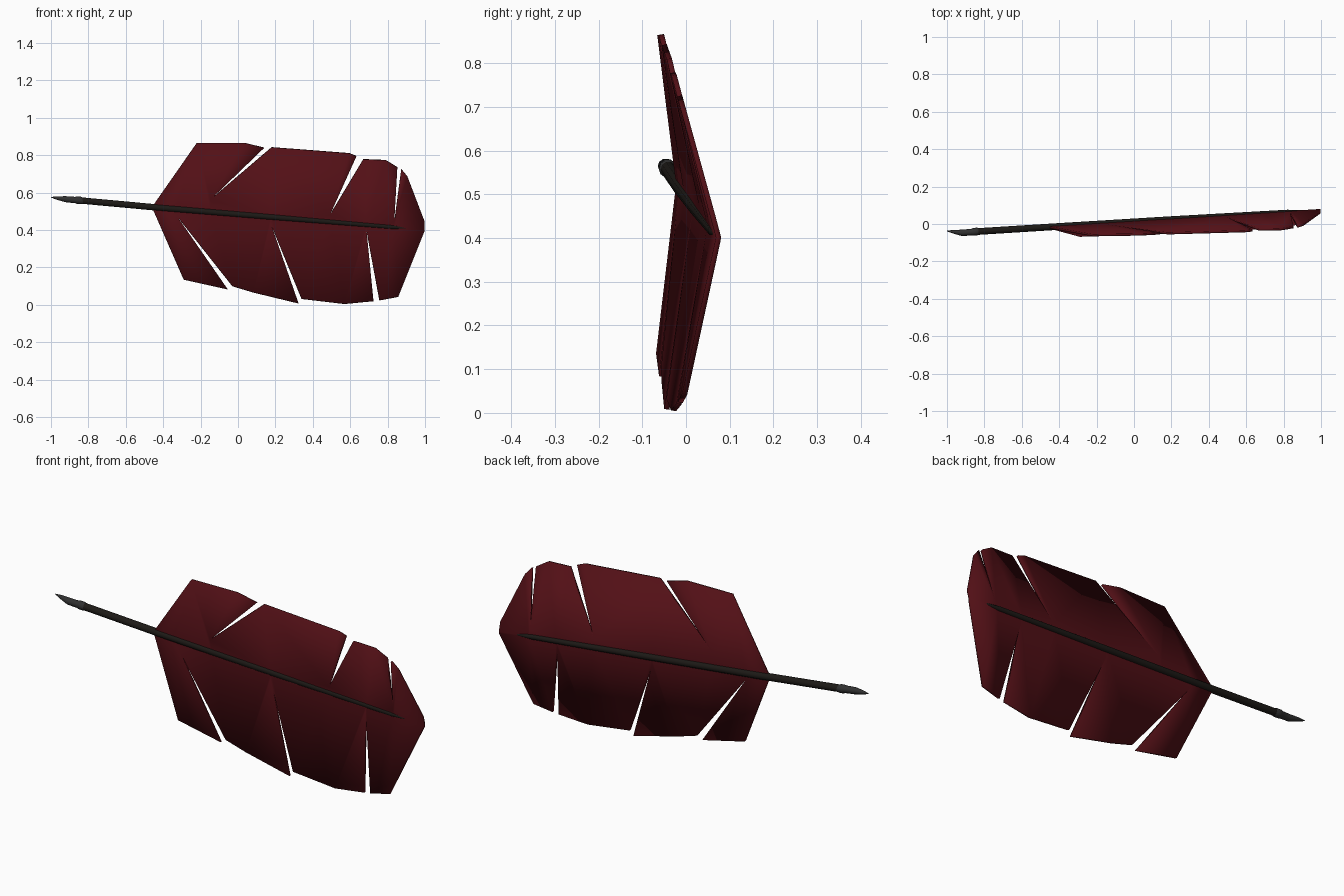
import bpy, bmesh, math
from mathutils import Vector

if "Cube" in bpy.data.objects:
    bpy.data.objects.remove(bpy.data.objects["Cube"])


def material(name, rgb):
    m = bpy.data.materials.new(name)
    m.diffuse_color = (*rgb, 1)
    m.use_nodes = True
    m.node_tree.nodes["Principled BSDF"].inputs["Base Color"].default_value = m.diffuse_color
    return m


def finish(name, bm, mat, angle):
    bmesh.ops.recalc_face_normals(bm, faces=bm.faces)
    me = bpy.data.meshes.new(name)
    bm.to_mesh(me)
    bm.free()
    ob = bpy.data.objects.new(name, me)
    bpy.context.collection.objects.link(ob)
    me.materials.append(mat)
    bpy.ops.object.select_all(action='DESELECT')
    ob.select_set(True)
    bpy.context.view_layer.objects.active = ob
    bpy.ops.object.shade_smooth_by_angle(angle=math.radians(angle))
    return ob


def spine(x):
    return Vector((x, 0.012 + 0.0626 * x, 0.484 - 0.083 * x))


# Tapered tube along the spine: stations are (x, radius, y offset, z offset)
def tube(name, stations, mat, sides=10):
    bm = bmesh.new()
    rings = []
    for x, r, dy, dz in stations:
        c = spine(x) + Vector((0, dy, dz))
        rings.append([bm.verts.new(c + Vector((0, r * math.cos(a), r * math.sin(a))))
                      for a in (2 * math.pi * i / sides for i in range(sides))])
    for p, q in zip(rings, rings[1:]):
        for i in range(sides):
            j = (i + 1) % sides
            bm.faces.new((p[i], p[j], q[j], q[i]))
    bm.faces.new(rings[0])
    bm.faces.new(rings[-1])
    return finish(name, bm, mat, 40)


red = material("dark_red", (0.085, 0.005, 0.008))
black = material("shaft_black", (0.012, 0.010, 0.008))
grey = material("nib_grey", (0.03, 0.03, 0.03))

# Quill shaft and cut nib
tube("shaft", [(-0.85, 0.018, 0, 0.004), (-0.4, 0.018, 0, 0), (0.2, 0.017, 0, 0),
               (0.82, 0.013, 0, 0), (0.9, 0.006, 0, 0)], black)
tube("nib", [(-1.0, 0.002, 0.013, 0.008), (-0.96, 0.011, 0.006, 0.006), (-0.92, 0.017, -0.002, 0.004),
             (-0.87, 0.018, -0.001, 0.004), (-0.86, 0.021, 0, 0.004), (-0.84, 0.021, 0, 0.004),
             (-0.83, 0.018, 0, 0.003)], grey)

# Vane outlines (x, z), from base to tip, with the torn notches
upper = [(-0.22, 0.865), (0.035, 0.865), (0.14, 0.84), (-0.147, 0.563), (0.18, 0.842),
         (0.595, 0.81), (0.633, 0.795), (0.49, 0.478), (0.67, 0.778), (0.79, 0.773),
         (0.852, 0.735), (0.835, 0.44), (0.873, 0.725), (0.905, 0.687), (0.997, 0.446)]
lower = [(-0.29, 0.135), (-0.056, 0.083), (-0.334, 0.484), (-0.03, 0.1), (0.083, 0.066),
         (0.323, 0.008), (0.174, 0.436), (0.34, 0.032), (0.57, 0.005), (0.724, 0.02),
         (0.686, 0.403), (0.756, 0.024), (0.857, 0.043), (0.997, 0.393)]

# Vane: two halves folded forward along the spine
bm = bmesh.new()
ridge = [bm.verts.new(spine(x)) for x in (-0.46, -0.334, -0.147, 0.174, 0.49, 0.686, 0.835, 0.997)]
for edge, k0, k1 in ((upper, 0.18, 0.09), (lower, 0.16, 0.03)):
    rim = []
    for x, z in edge:
        s = spine(x)
        rim.append(bm.verts.new((x, s.y - (k0 + k1 * x) * abs(z - s.z), z)))
    bm.faces.new(ridge + rim[::-1])
bmesh.ops.triangulate(bm, faces=bm.faces[:])
vane = finish("vane", bm, red, 40)
mod = vane.modifiers.new("thickness", 'SOLIDIFY')
mod.thickness = 0.012
mod.offset = 0
